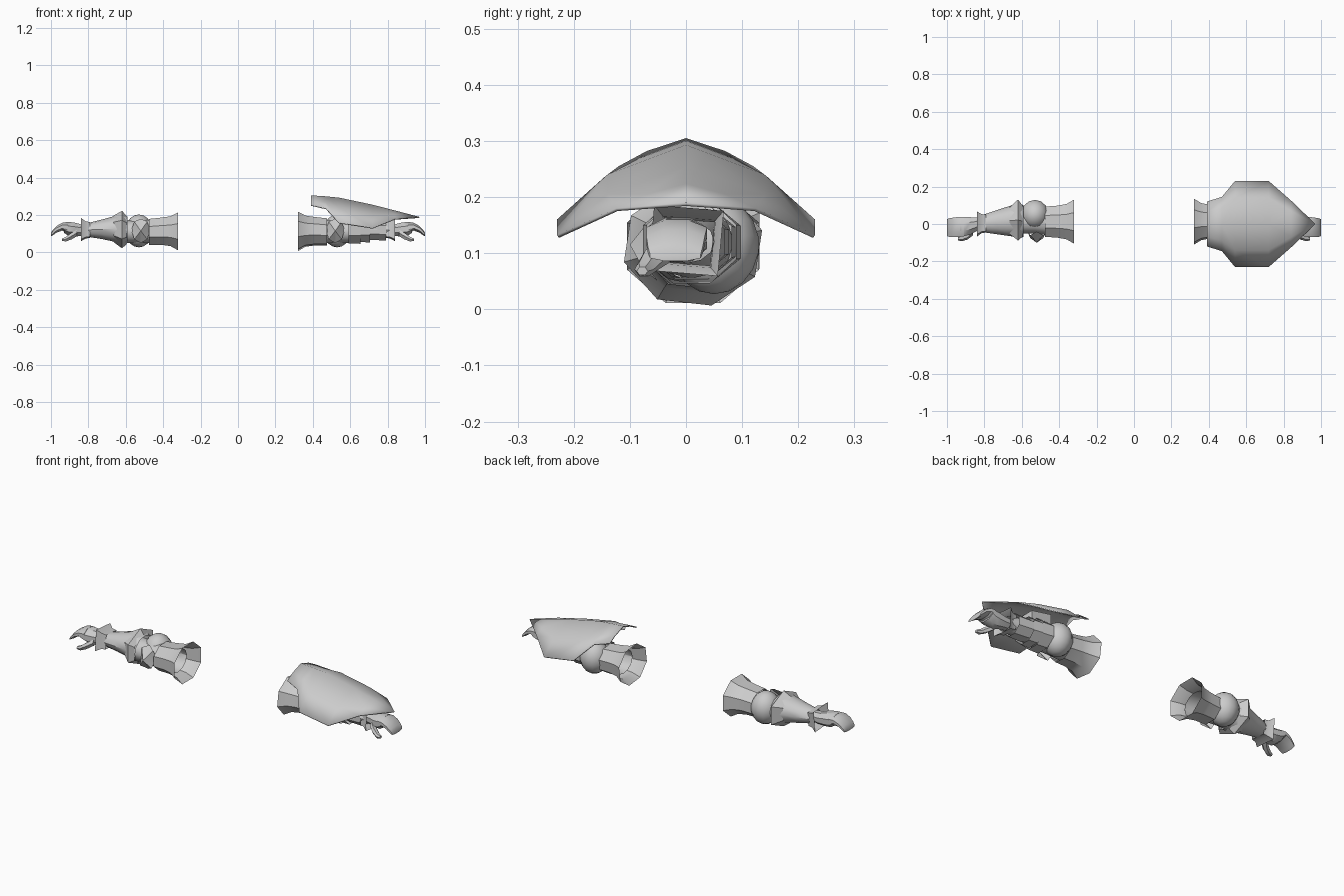
import bpy, bmesh, math

if "Cube" in bpy.data.objects:
    bpy.data.objects.remove(bpy.data.objects["Cube"])

grey = bpy.data.materials.new("light_grey")
grey.diffuse_color = (0.6, 0.6, 0.6, 1)
grey.use_nodes = True
grey.node_tree.nodes["Principled BSDF"].inputs["Base Color"].default_value = grey.diffuse_color


def finish(bm, name, angle=35):
    bmesh.ops.recalc_face_normals(bm, faces=bm.faces)
    me = bpy.data.meshes.new(name)
    bm.to_mesh(me)
    bm.free()
    me.materials.append(grey)
    ob = bpy.data.objects.new(name, me)
    bpy.context.collection.objects.link(ob)
    bpy.ops.object.select_all(action='DESELECT')
    ob.select_set(True)
    bpy.context.view_layer.objects.active = ob
    bpy.ops.object.shade_smooth_by_angle(angle=math.radians(angle))
    return ob


def loft(name, s, rings, sides=12, turn=0.0, cap=False, angle=35):
    """Rings (x, y0, y1, z0, z1) joined along the arm; s is the side sign."""
    bm = bmesh.new()
    loops = []
    for x, y0, y1, z0, z1 in rings:
        loop = []
        for i in range(sides):
            a = 2 * math.pi * i / sides + math.radians(turn)
            loop.append(bm.verts.new((s * x, (y0 + y1) / 2 + (y1 - y0) / 2 * math.cos(a),
                                      (z0 + z1) / 2 + (z1 - z0) / 2 * math.sin(a))))
        loops.append(loop)
    for a, b in zip(loops, loops[1:]):
        for i in range(sides):
            j = (i + 1) % sides
            bm.faces.new((a[i], a[j], b[j], b[i]))
    if cap:
        bm.faces.new(loops[0])
        bm.faces.new(loops[-1])
    return finish(bm, name, angle)


def ball(name, loc, scale):
    bm = bmesh.new()
    bmesh.ops.create_uvsphere(bm, u_segments=14, v_segments=9, radius=1)
    for v in bm.verts:
        v.co = [c + k * d for c, k, d in zip(loc, v.co, scale)]
    return finish(bm, name)


def plate(name, s, pts, peak):
    """Faceted guard: outline points fanned up to a peak."""
    bm = bmesh.new()
    top = bm.verts.new((s * peak[0], peak[1], peak[2]))
    rim = [bm.verts.new((s * x, y, z)) for x, y, z in pts]
    for a, b in zip(rim, rim[1:] + rim[:1]):
        bm.faces.new((top, a, b))
    return finish(bm, name, 20)


# parts shared by both arms
for s, side in ((-1, "left"), (1, "right")):
    # flared hexagonal sleeve, open at the shoulder
    loft(side + "_sleeve", s, [(.32, -.115, .14, .003, .222), (.36, -.09, .115, .027, .2),
                               (.41, -.08, .105, .035, .192), (.475, -.075, .1, .035, .185)],
         8, 22.5 if s < 0 else 15)
    loft(side + "_inner_arm", s, [(.38, -.07, .09, .045, .175), (.46, -.06, .085, .05, .175),
                                  (.53, -.05, .08, .05, .17), (.62, -.05, .08, .05, .17)])
    ball(side + "_elbow", (s * .53, .05, .115), (.075, .08, .088))
    # guard inside the elbow
    plate(side + "_elbow_guard", s,
          [(.57, -.04, .12), (.555, -.06, .165), (.52, -.04, .18), (.485, -.06, .165),
           (.47, -.045, .12), (.485, -.075, .07), (.52, -.05, .05), (.555, -.075, .07)],
          (.52, -.1, .115))
    # square wrist cuff
    loft(side + "_cuff", s, [(.84, -.088, .088, .04, .205), (.815, -.065, .068, .06, .18),
                             (.79, -.06, .065, .065, .175)], 4, 40)
    # hand with curled fingers and thumb
    loft(side + "_palm", s, [(.8, -.035, .035, .09, .15), (.84, -.04, .038, .085, .153),
                             (.875, -.06, .04, .082, .163), (.905, -.068, .042, .085, .166),
                             (.93, -.07, .042, .102, .163)], 8, 22.5, True)
    loft(side + "_fingers", s, [(.91, -.07, .042, .1, .166), (.94, -.075, .042, .115, .16),
                                (.97, -.075, .038, .105, .143), (.99, -.072, .034, .09, .122),
                                (1.0, -.068, .03, .085, .105)], 8, 22.5, True)
    loft(side + "_thumb", s, [(.86, -.06, -.01, .085, .125), (.89, -.083, -.04, .067, .108),
                              (.92, -.092, -.058, .057, .085), (.94, -.088, -.068, .06, .076)],
         6, 0, True)

# left forearm with a pointed collar at the elbow
loft("left_forearm", -1, [(.8, -.045, .052, .083, .158), (.73, -.055, .075, .072, .175),
                          (.66, -.065, .098, .057, .195), (.62, -.075, .115, .04, .205),
                          (.59, -.07, .1, .05, .19)], 12)
loft("left_elbow_collar", -1, [(.665, -.065, .1, .055, .197), (.62, -.105, .148, .022, .222),
                               (.595, -.08, .11, .045, .195)], 6, 30, angle=20)

# right forearm built of overlapping bands
loft("right_forearm", 1, [(.82, -.045, .05, .083, .158), (.72, -.055, .07, .07, .172),
                          (.6, -.065, .085, .055, .185)], 12)
for i, (x0, x1, r0, r1) in enumerate([(.59, .655, .086, .094), (.65, .705, .077, .085),
                                      (.7, .79, .063, .072)]):
    loft("forearm_band_%d" % (i + 1), 1,
         [(x0, .01 - r1, .01 + r1, .12 - r0 * .9, .12 + r0 * .9),
          (x1, .01 - r0, .01 + r0, .12 - r1 * .85, .12 + r1 * .85)], 8, 22.5)

# wide shield over the right forearm: rows of ridge, shoulder and rim
rows = [((.39, 0, .305), (.39, .07, .282), (.39, .12, .255)),
        ((.47, 0, .3), (.47, .085, .268), (.47, .145, .236)),
        ((.54, 0, .293), (.54, .14, .24), (.54, .23, .16)),
        ((.72, 0, .255), (.72, .14, .205), (.72, .23, .132)),
        ((.84, 0, .224), (.84, .07, .205), (.84, .125, .18)),
        ((.97, 0, .19),)]
bm = bmesh.new()
for m in (1, -1):
    grid = [[bm.verts.new((x, y * m, z)) for x, y, z in r] for r in rows]
    for a, b in zip(grid, grid[1:]):
        for i in range(2):
            if len(b) == 3:
                bm.faces.new((a[i], a[i + 1], b[i + 1], b[i]))
            else:
                bm.faces.new((a[i], a[i + 1], b[0]))
bmesh.ops.remove_doubles(bm, verts=bm.verts, dist=1e-4)
shield = finish(bm, "shield", 45)
mod = shield.modifiers.new("thickness", 'SOLIDIFY')
mod.thickness = .006

# bracket joining the shield to the forearm
loft("shield_bracket", 1, [(.56, -.05, .05, .15, .27), (.68, -.05, .05, .15, .245)], 4, 45, True)
